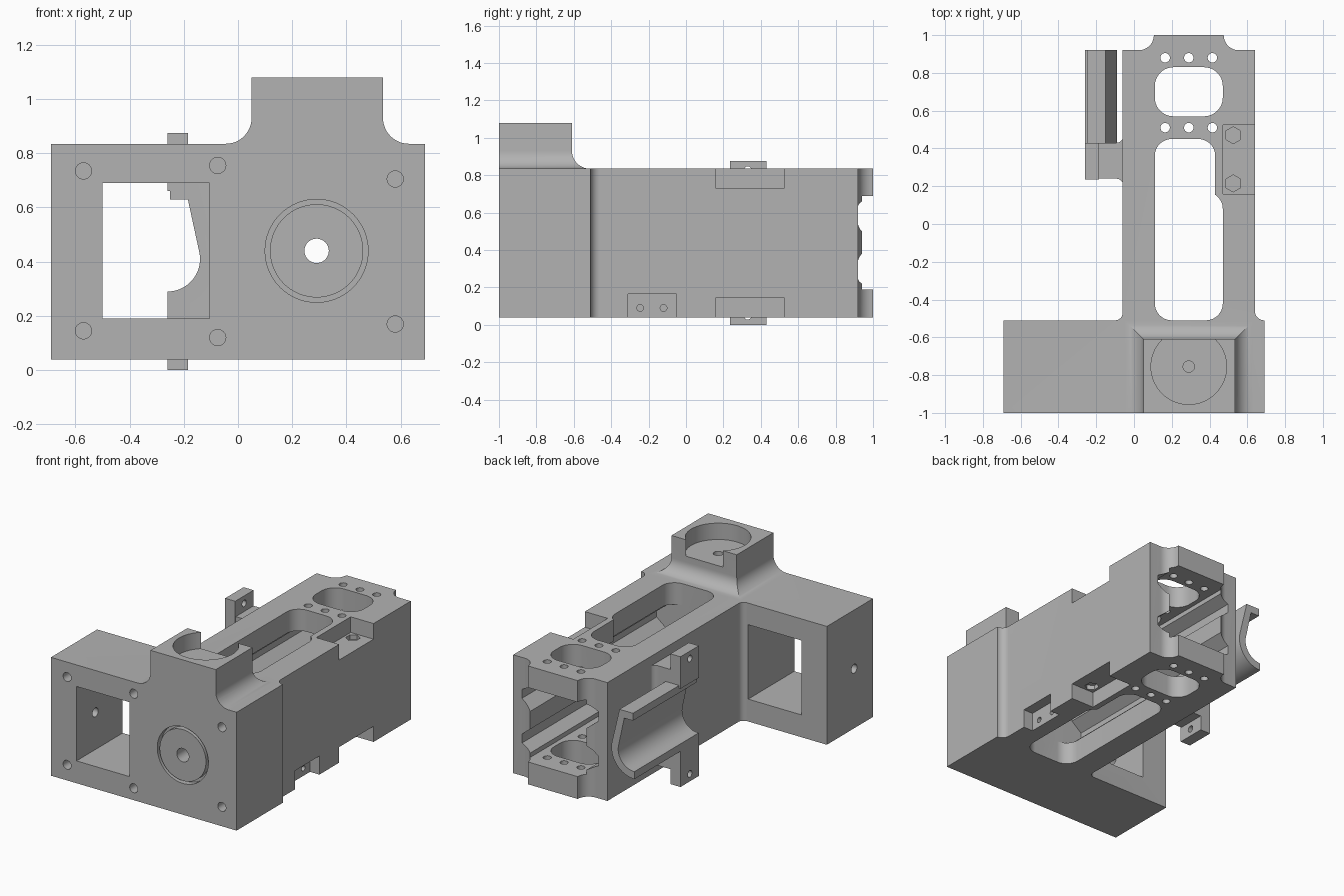
import bpy, bmesh
from math import sin, cos, radians
from mathutils import Vector

if "Cube" in bpy.data.objects:
    bpy.data.objects.remove(bpy.data.objects["Cube"])

grey = bpy.data.materials.new("machined grey")
grey.use_nodes = True
grey.diffuse_color = (0.45, 0.45, 0.45, 1)
grey.node_tree.nodes["Principled BSDF"].inputs["Base Color"].default_value = (0.45, 0.45, 0.45, 1)


def arc(cx, cy, r, a0, a1, n=12):
    angles = [radians(a0 + (a1 - a0) * i / n) for i in range(n + 1)]
    return [(cx + r * cos(a), cy + r * sin(a)) for a in angles]


def rounded(x0, y0, x1, y1, r):
    return (arc(x1 - r, y0 + r, r, -90, 0) + arc(x1 - r, y1 - r, r, 0, 90)
            + arc(x0 + r, y1 - r, r, 90, 180) + arc(x0 + r, y0 + r, r, 180, 270))


def rect(x0, y0, x1, y1):
    return [(x0, y0), (x1, y0), (x1, y1), (x0, y1)]


def circle(cx, cy, r, n=32):
    return arc(cx, cy, r, 0, 360, n)[:-1]


def prism(name, points, axis, lo, hi):
    """Extrude a flat outline along an axis; the outline uses the other two axes in order."""
    def place(p, d):
        a, b = p
        return Vector({"x": (d, a, b), "y": (a, d, b), "z": (a, b, d)}[axis])
    bm = bmesh.new()
    face = bm.faces.new([bm.verts.new(place(p, lo)) for p in points])
    ext = bmesh.ops.extrude_face_region(bm, geom=[face])
    verts = [g for g in ext["geom"] if isinstance(g, bmesh.types.BMVert)]
    bmesh.ops.translate(bm, verts=verts, vec=place((0, 0), hi - lo))
    bmesh.ops.recalc_face_normals(bm, faces=bm.faces)
    mesh = bpy.data.meshes.new(name)
    bm.to_mesh(mesh)
    bm.free()
    mesh.materials.append(grey)
    obj = bpy.data.objects.new(name, mesh)
    bpy.context.collection.objects.link(obj)
    return obj


def combine(target, other, operation):
    other.hide_render = True
    mod = target.modifiers.new(operation, "BOOLEAN")
    mod.operation, mod.solver, mod.object = operation, "EXACT", other
    bpy.context.view_layer.objects.active = target
    bpy.ops.object.modifier_apply(modifier=mod.name)
    bpy.data.objects.remove(other)


def cut(target, points, axis, lo, hi):
    combine(target, prism("cutter", points, axis, lo, hi), "DIFFERENCE")


# Main housing with wide front block and rear tab
plan = ([(-0.69, -1), (0.69, -1)] + arc(0.69, -0.46, 0.05, 270, 180)
        + [(0.64, 0.92)] + arc(0.555, 1, 0.08, 270, 180)
        + arc(0.025, 1, 0.08, 0, -90) + [(-0.06, 0.92)]
        + arc(-0.10, -0.47, 0.04, 0, -90) + [(-0.69, -0.51)])
housing = prism("housing", plan, "z", 0.04, 0.835)

# Tower with filleted foot on three sides
tower = prism("tower", [(-0.045, 0.8), (0.63, 0.8)] + arc(0.63, 0.93, 0.095, 270, 180)
              + [(0.535, 1.08), (0.05, 1.08)] + arc(-0.045, 0.93, 0.095, 0, -90), "y", -1, -0.4)
side = prism("tower_side", [(-1, 0.8), (-0.515, 0.8)] + arc(-0.515, 0.93, 0.095, 270, 180)
             + [(-0.61, 1.08), (-1, 1.08)], "x", -0.3, 0.9)
combine(tower, side, "INTERSECT")
combine(housing, tower, "UNION")

# Tower bore and its small centre hole
cut(housing, circle(0.29, -0.755, 0.2, 64), "z", 0.97, 1.2)
cut(housing, circle(0.29, -0.755, 0.03), "z", 0.87, 1.0)

# Square window through the front block
cut(housing, rect(-0.5, 0.19, -0.105, 0.69), "y", -1.1, -0.4)
cut(housing, circle(-0.8, 0.44, 0.03), "x", -0.8, -0.4)

# Long inner cavity with ridged walls, open at the back
half = [(0.21, 0.19), (0.21, 0.22), (0.285, 0.26), (0.285, 0.32), (0.21, 0.38)]
half += [(x, 0.88 - z) for x, z in reversed(half)]
ridged = [(0.29 + x, z) for x, z in half] + [(0.29 - x, z) for x, z in reversed(half)]
cut(housing, ridged, "y", -0.51, 1.1)

# Slots through the top and bottom plates
cut(housing, rounded(0.11, -0.51, 0.47, 0.17, 0.09), "z", -0.1, 0.95)
cut(housing, rounded(0.11, -0.2, 0.43, 0.45, 0.09), "z", -0.1, 0.95)
cut(housing, rounded(0.11, 0.57, 0.47, 0.83, 0.1), "z", -0.1, 0.95)
for y in (0.51, 0.88):
    for x in (0.165, 0.29, 0.415):
        cut(housing, circle(x, y, 0.025, 24), "z", -0.1, 0.95)

# Side pockets with hexagonal recesses, top and bottom
for lo, hi, hex_lo, hex_hi in ((0.73, 0.9, 0.70, 0.75), (0, 0.145, 0.125, 0.175)):
    cut(housing, rect(0.47, 0.16, 0.7, 0.525), "z", lo, hi)
    for y in (0.215, 0.47):
        cut(housing, arc(0.525, y, 0.045, 30, 330, 5), "z", hex_lo, hex_hi)

# Small lower notch with two pin holes
cut(housing, rect(-0.31, 0, -0.05, 0.165), "x", 0.57, 0.7)
for y in (-0.245, -0.12):
    cut(housing, circle(y, 0.09, 0.018, 20), "x", 0.52, 0.6)

# Front bolt holes, ring groove and shaft hole
for x, z in ((-0.57, 0.735), (-0.57, 0.145), (-0.075, 0.755),
             (-0.075, 0.12), (0.58, 0.705), (0.58, 0.17)):
    cut(housing, circle(x, z, 0.03, 24), "y", -1.1, -0.88)
groove = prism("groove", circle(0.29, 0.44, 0.19, 64), "y", -1.1, -0.96)
cut(groove, circle(0.29, 0.44, 0.172, 64), "y", -1.2, -0.9)
combine(housing, groove, "DIFFERENCE")
cut(housing, circle(0.29, 0.44, 0.045), "y", -1.1, -0.4)

# Curved cradle carried by a web beside the housing
inner = [(-0.25, 0.63), (-0.185, 0.63)] + arc(-0.26, 0.41, 0.12, 15, -90, 20)
outer = arc(-0.26, 0.41, 0.17, -90, 15, 20) + [(-0.15, 0.68), (-0.25, 0.68)]
cradle = prism("cradle", inner + outer, "y", 0.24, 0.92)
web_plan = ([(-0.19, 0.24)] + arc(-0.095, 0.20, 0.04, 90, 0, 8) + [(-0.05, 0.2), (-0.05, 0.47)]
            + arc(-0.095, 0.47, 0.04, 0, -90, 8) + [(-0.19, 0.43)])
web = prism("web", web_plan, "z", 0.1, 0.77)
cut(web, inner + [(-0.4, 0.29), (-0.4, 0.63)], "y", 0.1, 0.6)
combine(cradle, web, "UNION")

# Drilled mounting lugs above and below the cradle
for lo, hi, hole in ((0.66, 0.875, 0.825), (0, 0.29, 0.05)):
    lug = prism("lug", rect(-0.26, lo, -0.185, hi), "y", 0.235, 0.43)
    cut(lug, circle(0.33, hole, 0.022, 24), "x", -0.3, -0.1)
    combine(cradle, lug, "UNION")

# Smooth the curved walls, keep edges crisp
for obj in (housing, cradle):
    bpy.ops.object.select_all(action="DESELECT")
    obj.select_set(True)
    bpy.context.view_layer.objects.active = obj
    bpy.ops.object.shade_smooth_by_angle(angle=radians(25))
